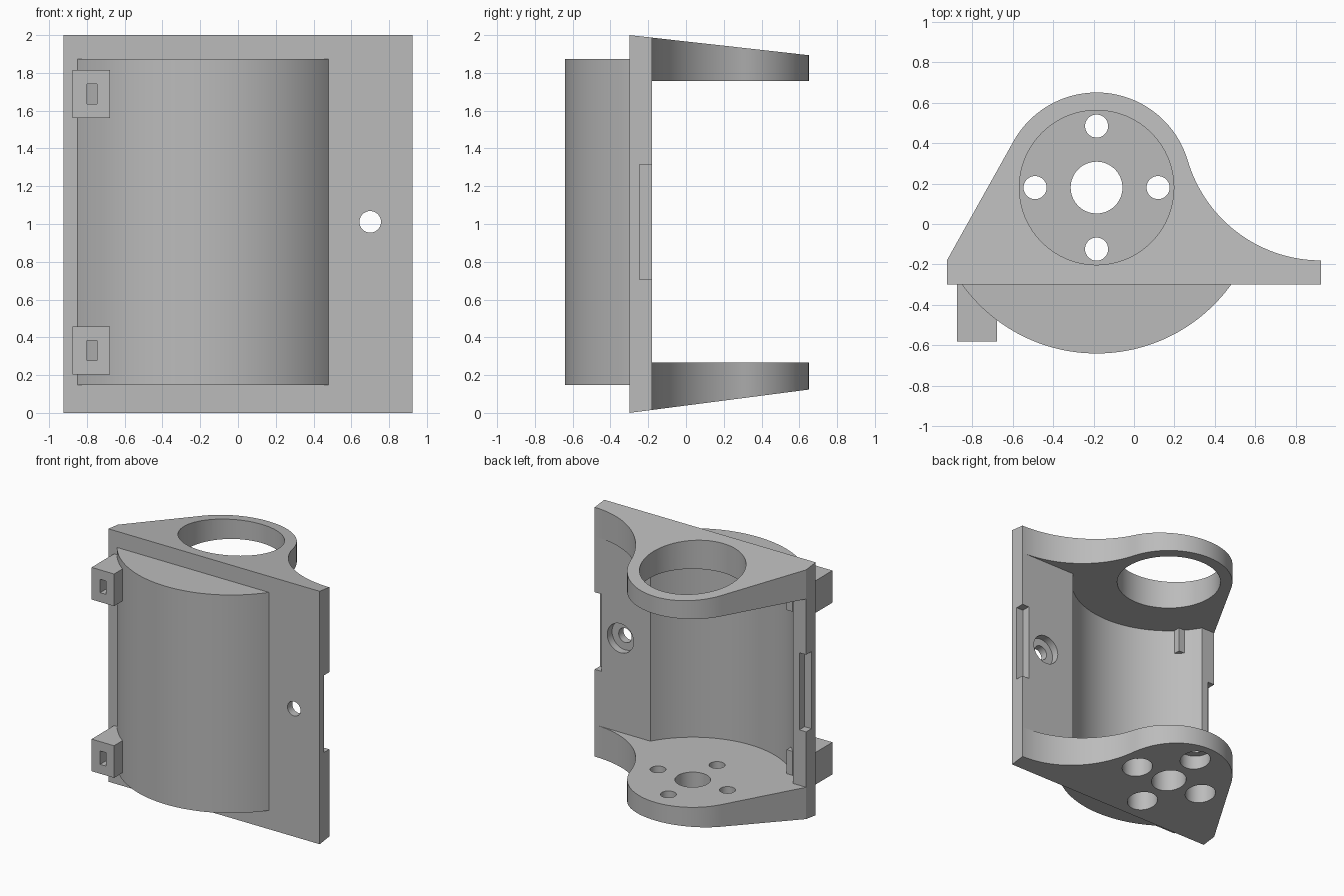
import bpy, bmesh
from math import sin, cos, pi, radians, atan2, acos, asin, hypot

cube = bpy.data.objects.get("Cube")
if cube:
    bpy.data.objects.remove(cube, do_unlink=True)

grey = bpy.data.materials.new("plain grey")
grey.use_nodes = True
grey.diffuse_color = (0.5, 0.5, 0.5, 1)
grey.node_tree.nodes["Principled BSDF"].inputs["Base Color"].default_value = (0.5, 0.5, 0.5, 1)

CX, CY = -0.185, 0.18            # shared axis of the drum and lugs
W, FRONT, BACK = 0.925, -0.30, -0.18
LOW, HIGH = 0.267, 1.756         # inner faces of the lugs
MID = (LOW + HIGH) / 2


def arc(cx, cy, r, a, b, n=48):
    return [(cx + r * cos(a + (b - a) * i / n), cy + r * sin(a + (b - a) * i / n))
            for i in range(n + 1)]


def prism(name, pts, bottom, top):
    """Extrude an outline; bottom and top are functions of y."""
    bm = bmesh.new()
    lo = [bm.verts.new((x, y, bottom(y))) for x, y in pts]
    hi = [bm.verts.new((x, y, top(y))) for x, y in pts]
    bm.faces.new(lo[::-1])
    bm.faces.new(hi)
    for i in range(len(pts)):
        j = (i + 1) % len(pts)
        bm.faces.new((lo[i], lo[j], hi[j], hi[i]))
    bmesh.ops.recalc_face_normals(bm, faces=bm.faces)
    mesh = bpy.data.meshes.new(name)
    bm.to_mesh(mesh)
    bm.free()
    mesh.materials.append(grey)
    ob = bpy.data.objects.new(name, mesh)
    bpy.context.collection.objects.link(ob)
    return ob


def slab(name, pts, z0, z1):
    return prism(name, pts, lambda y: z0, lambda y: z1)


def box(name, x0, x1, y0, y1, z0, z1):
    return slab(name, [(x0, y0), (x1, y0), (x1, y1), (x0, y1)], z0, z1)


def cylinder(name, x, y, r, z0, z1):
    return slab(name, arc(x, y, r, 0, 2 * pi, 64)[:-1], z0, z1)


def combine(ob, other, operation):
    mod = ob.modifiers.new(operation.lower(), "BOOLEAN")
    mod.operation, mod.solver, mod.object = operation, "EXACT", other
    bpy.context.view_layer.objects.active = ob
    bpy.ops.object.modifier_apply(modifier=mod.name)
    bpy.data.objects.remove(other, do_unlink=True)


def cut(ob, other):
    combine(ob, other, "DIFFERENCE")


# Plate and lug outline: concave fillet, round nose, straight tangent
R_NOSE, R_FILLET = 0.47, 0.687
fy = BACK + R_FILLET
join = atan2(fy - CY, W - CX)
dx, dy = -W - CX, BACK - CY
tangent = atan2(dy, dx) + 2 * pi - acos(R_NOSE / hypot(dx, dy))
outline = [(-W, FRONT), (W, FRONT)]
outline += arc(W, fy, R_FILLET, -pi / 2, join - pi)
outline += arc(CX, CY, R_NOSE, join, tangent)[1:]
outline.append((-W, BACK))
body = prism("bracket_body", outline,
             lambda y: 0.13 * (y - FRONT), lambda y: 2 - 0.112 * (y - FRONT))

# Rounded front drum
R_DRUM = 0.82
a = asin((CY + 0.25) / R_DRUM)
drum = slab("drum", arc(CX, CY, R_DRUM, pi + a, 2 * pi - a, 64), 0.148, 1.873)
combine(body, drum, "UNION")

# Cavity behind the plate and between the lugs
R_IN = 0.72
a = asin((CY - BACK) / R_IN)
cavity = arc(CX, CY, R_IN, pi + a, 2 * pi - a, 64) + [(2, BACK), (2, 2), (-2, 2), (-2, BACK)]
cut(body, slab("cavity", cavity, LOW, HIGH))

# Large opening in the top lug, shaft hole in the bottom lug
cut(body, cylinder("top_opening", CX, CY, 0.382, 1.6, 2.2))
cut(body, cylinder("shaft_hole", CX, CY, 0.128, -0.2, 0.4))

# Four bolt holes, counterbored from below
for i in range(4):
    x, y = CX + 0.304 * cos(i * pi / 2), CY + 0.304 * sin(i * pi / 2)
    cut(body, cylinder("bolt_hole", x, y, 0.057, -0.2, 0.4))
    cut(body, cylinder("bolt_counterbore", x, y, 0.112, -0.2, 0.2))

# Screw hole through the plate, counterbored from the back
for r, y0 in ((0.057, -0.5), (0.115, -0.24)):
    hole = cylinder("screw_hole", 0, 0, r, y0, 0)
    hole.rotation_euler.x = radians(-90)
    hole.location = (0.70, 0, MID)
    bpy.context.view_layer.update()
    cut(body, hole)

# Latch notches in both back edges of the plate
for s in (-1, 1):
    x = sorted((s * 0.865, s * 1.2))
    cut(body, box("notch", x[0], x[1], -0.247, 0, 0.705, 1.315))

# Slotted blocks on the front
blocks = []
for name, z in (("lower_block", 0.33), ("upper_block", 1.688)):
    block = box(name, -0.875, -0.678, -0.58, -0.29, z - 0.127, z + 0.127)
    cut(block, box("slot", -0.80, -0.747, -0.8, -0.32, z - 0.053, z + 0.053))
    blocks.append(block)

# Smooth curved walls, keep edges sharp
bpy.ops.object.select_all(action="DESELECT")
for ob in [body] + blocks:
    ob.select_set(True)
bpy.context.view_layer.objects.active = body
bpy.ops.object.shade_smooth_by_angle(angle=radians(25))
